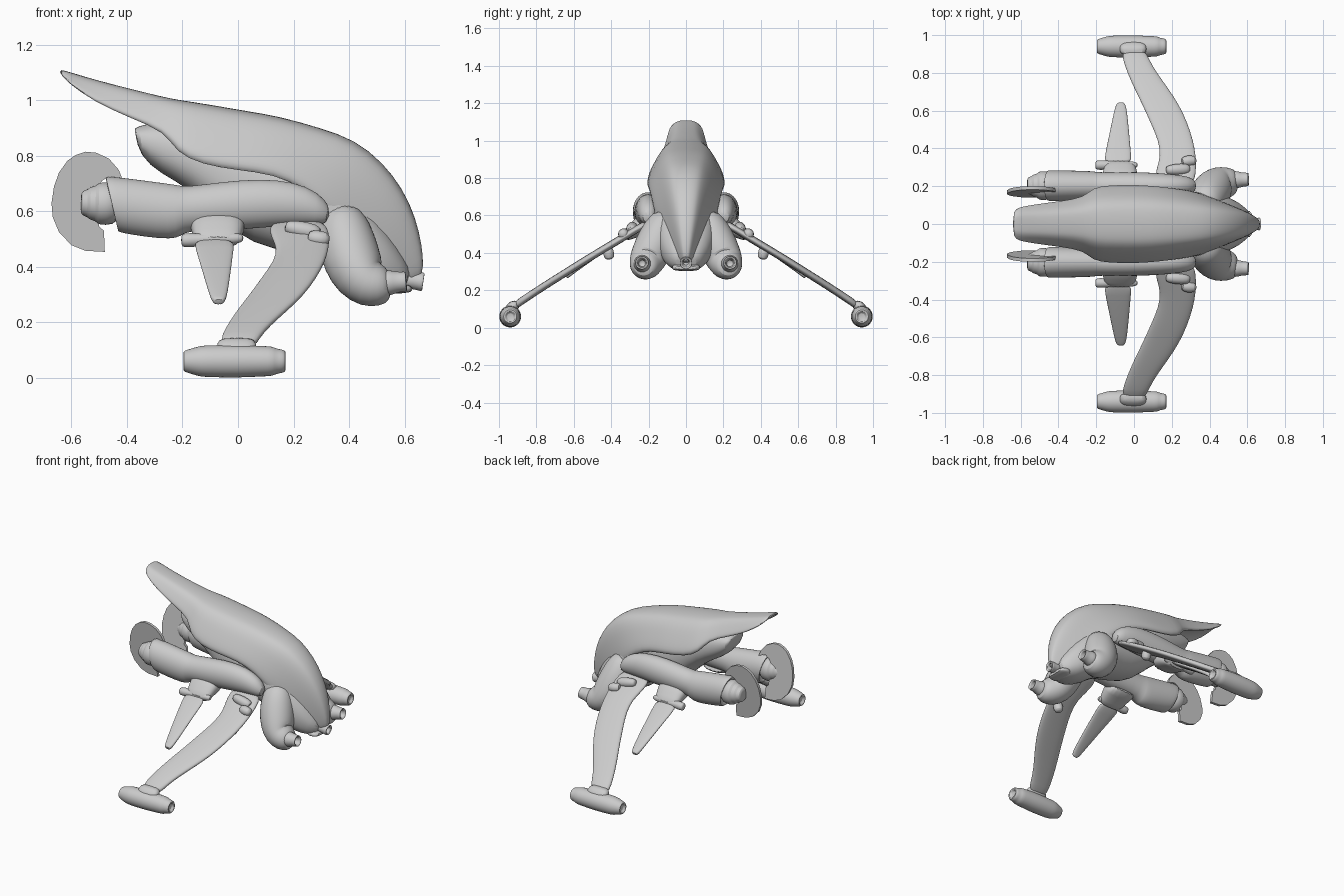
import bpy, bmesh, math
from mathutils import Vector


def finish(name, bm, mirror=True, subsurf=1):
    bmesh.ops.recalc_face_normals(bm, faces=bm.faces)
    me = bpy.data.meshes.new(name)
    bm.to_mesh(me)
    bm.free()
    ob = bpy.data.objects.new(name, me)
    bpy.context.collection.objects.link(ob)
    if subsurf:
        ob.modifiers.new("Smooth", "SUBSURF").levels = subsurf
        ob.modifiers["Smooth"].render_levels = subsurf
    if mirror:
        ob.modifiers.new("Mirror", "MIRROR").use_axis = (False, True, False)
    return ob


def ellipse(n=24, power=1.0):
    pts = []
    for i in range(n):
        a = 2 * math.pi * i / n
        c, s = math.cos(a), math.sin(a)
        pts.append((math.copysign(abs(c) ** power, c), math.copysign(abs(s) ** power, s)))
    return pts


def loft(name, stations, section=None, mirror=True, subsurf=1):
    """Each station is (end A, end B, half-width vector); the section spans A-B."""
    section = section or ellipse()
    bm = bmesh.new()
    rings = []
    for a, b, v in stations:
        a, b, v = Vector(a), Vector(b), Vector(v)
        rings.append([bm.verts.new((a + b) / 2 + (a - b) / 2 * p + v * q) for p, q in section])
    n = len(section)
    for r0, r1 in zip(rings, rings[1:]):
        for i in range(n):
            j = (i + 1) % n
            bm.faces.new((r0[i], r0[j], r1[j], r1[i]))
    bm.faces.new(rings[0])
    bm.faces.new(rings[-1][::-1])
    return finish(name, bm, mirror, subsurf)


def hull(name, rows, y=0.0, **kw):
    """Rows are (top x, top z, bottom x, bottom z, half width)."""
    return loft(name, [((xt, y, zt), (xb, y, zb), (0, w, 0)) for xt, zt, xb, zb, w in rows], **kw)


def revolve(name, base, axis, rows, **kw):
    """Rows are (distance along axis, radius)."""
    base, axis = Vector(base), Vector(axis).normalized()
    n = axis.orthogonal().normalized()
    m = axis.cross(n)
    return loft(name, [(base + axis * t + n * r, base + axis * t - n * r, m * r)
                       for t, r in rows], **kw)


def tube(name, rows, **kw):
    """Rows are (x, y, z, radius) along a bent path."""
    pts = [Vector(r[:3]) for r in rows]
    st = []
    for i, p in enumerate(pts):
        t = (pts[min(i + 1, len(pts) - 1)] - pts[max(i - 1, 0)]).normalized()
        m = Vector((0, 1, 0))
        m = (m - t * m.dot(t)).normalized()
        n = t.cross(m)
        r = rows[i][3]
        st.append((p + n * r, p - n * r, m * r))
    return loft(name, st, **kw)


def plate(name, rows, half, **kw):
    """Thin sloping strut; rows are (left x, right x, y, z)."""
    nrm = Vector((0, 0.5, 0.86)) * half
    return loft(name, [((xl, y, z), (xr, y, z), nrm) for xl, xr, y, z in rows],
                section=ellipse(20, 0.75), **kw)


# Shell: ridged arch flaring to the rim, hollow underneath
arch = [(1, 0), (.98, .2), (.92, .39), (.8, .53), (.5, .68), (.1, .8), (-.3, .91),
        (-.65, .99), (-.85, 1), (-1, .95)]
under = [(-0.95, 0.89), (-0.75, 0.78), (-0.5, 0.55), (-0.35, 0.28)]
shell_section = (arch + under + [(-0.3, 0)]
                 + [(p, -q) for p, q in under[::-1]] + [(p, -q) for p, q in arch[:0:-1]])
hull("shell", [
    (-.645, 1.113, -.64, 1.095, .07), (-.61, 1.103, -.61, 1.06, .09),
    (-.5, 1.07, -.52, .995, .105), (-.38, 1.04, -.39, .935, .122),
    (-.26, 1.01, -.26, .885, .142), (-.2, 1.0, -.225, .81, .195),
    (-.1, .985, -.13, .765, .207), (.03, .962, 0, .745, .21),
    (.15, .943, .13, .73, .20), (.3, .90, .24, .68, .185),
    (.42, .86, .32, .60, .17), (.525, .775, .38, .54, .145),
    (.595, .68, .44, .49, .12), (.64, .58, .51, .44, .09),
    (.663, .48, .57, .40, .06), (.67, .40, .62, .37, .035),
    (.655, .35, .63, .345, .02)], section=shell_section, mirror=False)

# Main body beneath the shell, with a tail keel
hull("body", [
    (-.372, .895, -.37, .88, .07), (-.37, .905, -.355, .80, .09),
    (-.27, .93, -.28, .735, .115), (-.15, .91, -.17, .68, .14),
    (-.05, .90, -.05, .56, .16), (.05, .87, .05, .48, .165),
    (.2, .84, .2, .45, .175), (.3, .77, .3, .42, .175),
    (.45, .66, .38, .35, .165), (.55, .53, .48, .30, .14),
    (.6, .44, .55, .30, .095), (.63, .38, .6, .31, .06)],
    section=ellipse(24, 0.85), mirror=False)

# Nose: small hollow muzzle and lip plate
revolve("nose_muzzle", (.57, 0, .36), (1, 0, -.15),
        [(0, .035), (.07, .03), (.09, .034), (.1, .034), (.1, .02), (.06, .018)], mirror=False)
hull("nose_lip", [(.54, .345, .54, .30, .08), (.6, .34, .6, .305, .075),
                  (.63, .33, .63, .31, .065)], section=ellipse(16, .6), mirror=False)

# Cheek pods blended into the chin, with hollow nozzles
tube("cheek_pod", [(.36, .10, .61, .06), (.375, .115, .56, .09), (.388, .14, .50, .104),
                   (.41, .175, .425, .107), (.44, .207, .362, .098), (.475, .217, .337, .088),
                   (.515, .224, .333, .076), (.543, .226, .335, .057), (.548, .226, .335, .03)])
revolve("cheek_nozzle", (.51, .233, .34), (1, .03, .08),
        [(0, .05), (.04, .046), (.06, .038), (.085, .036), (.098, .036),
         (.098, .024), (.04, .022)])

# Engine nacelles running along the flanks
hull("nacelle", [
    (-.44, .68, -.41, .57, .05), (-.475, .712, -.43, .54, .074),
    (-.48, .724, -.435, .527, .081), (-.46, .727, -.42, .522, .083),
    (-.36, .715, -.34, .508, .081), (-.25, .70, -.24, .498, .078),
    (-.215, .695, -.205, .51, .076), (-.19, .688, -.185, .53, .07),
    (-.05, .708, -.05, .53, .074), (.08, .718, .08, .54, .07),
    (.2, .708, .2, .55, .062), (.29, .67, .28, .55, .05),
    (.335, .615, .325, .555, .028)], y=.203)
revolve("spinner", (-.42, .203, .626), (-1, 0, .03),
        [(0, .07), (.06, .079), (.085, .075), (.09, .064), (.115, .06),
         (.12, .05), (.142, .045), (.147, .03)])

# Crescent propeller blades
outline = [(-.41, .70), (-.43, .75), (-.465, .79), (-.51, .811), (-.55, .815), (-.585, .803),
           (-.615, .782), (-.645, .74), (-.663, .69), (-.672, .63), (-.668, .58), (-.645, .525),
           (-.6, .478), (-.55, .458), (-.48, .454), (-.483, .53), (-.5, .545), (-.505, .62),
           (-.507, .685), (-.49, .71), (-.465, .726), (-.44, .722)]
bm = bmesh.new()
face = bm.faces.new([bm.verts.new((x, .16 + .12 * (z - .63), z)) for x, z in outline])
grown = bmesh.ops.extrude_face_region(bm, geom=[face])
bmesh.ops.translate(bm, vec=(0, .018, 0),
                    verts=[g for g in grown["geom"] if isinstance(g, bmesh.types.BMVert)])
finish("propeller_blade", bm, subsurf=0)

# Side fins with pylon and bracket
loft("fin_pylon", [((-.18, .19, .56), (.03, .19, .56), (0, .05, .05)),
                   ((-.17, .25, .54), (.025, .25, .54), (0, .025, .045)),
                   ((-.16, .30, .505), (.01, .30, .505), (0, .018, .03)),
                   ((-.15, .33, .485), (0, .33, .485), (0, .012, .022))],
     section=ellipse(20, .75))
revolve("fin_bracket", (-.205, .312, .495), (1, 0, .04),
        [(0, .018), (.008, .025), (.04, .026), (.06, .022), (.17, .022), (.21, .018), (.225, .01)])
plate("fin", [(-.16, -.01, .32, .495), (-.155, -.015, .36, .47), (-.13, -.025, .48, .39),
              (-.105, -.037, .60, .305), (-.095, -.045, .632, .28), (-.085, -.055, .641, .272)], .013)

# Landing legs
plate("leg", [(.13, .30, .20, .56), (.11, .325, .24, .54), (.12, .33, .30, .505),
              (.14, .328, .36, .468), (.13, .315, .44, .42), (.085, .282, .54, .36),
              (.045, .24, .63, .303), (0, .18, .72, .247), (-.035, .12, .80, .195),
              (-.06, .08, .87, .15), (-.065, .062, .92, .112)], .02)
revolve("leg_knuckle", (.17, .285, .545), (1, .05, -.2),
        [(0, .015), (.01, .025), (.06, .032), (.11, .03), (.13, .018)])
tube("leg_pin", [(.25, .325, .508, .025), (.285, .335, .502, .03), (.318, .335, .498, .028),
                 (.33, .335, .495, .012)])
revolve("leg_knob", (.25, .42, .425), (0, -.2, -.9), [(0, .03), (.03, .03), (.055, .025), (.062, .01)])

# Skid feet with saddles
loft("foot_saddle", [((-.065, .915, .145), (.055, .915, .145), (0, .02, 0)),
                     ((-.075, .925, .125), (.065, .925, .125), (0, .032, 0)),
                     ((-.085, .935, .09), (.075, .935, .09), (0, .045, 0))],
     section=ellipse(20, .7))
revolve("foot", (0, .94, .06), (1, 0, 0),
        [(-.18, .02), (-.197, .028), (-.197, .036), (-.185, .041), (-.155, .05), (-.13, .057),
         (-.09, .058), (0, .06), (.09, .055), (.125, .054), (.138, .045), (.16, .043),
         (.172, .036), (.172, .026), (.155, .02)])

# Smooth shading with sharp edges kept
for ob in bpy.context.collection.objects:
    ob.select_set(True)
    bpy.context.view_layer.objects.active = ob
bpy.ops.object.shade_smooth_by_angle(angle=math.radians(50))
